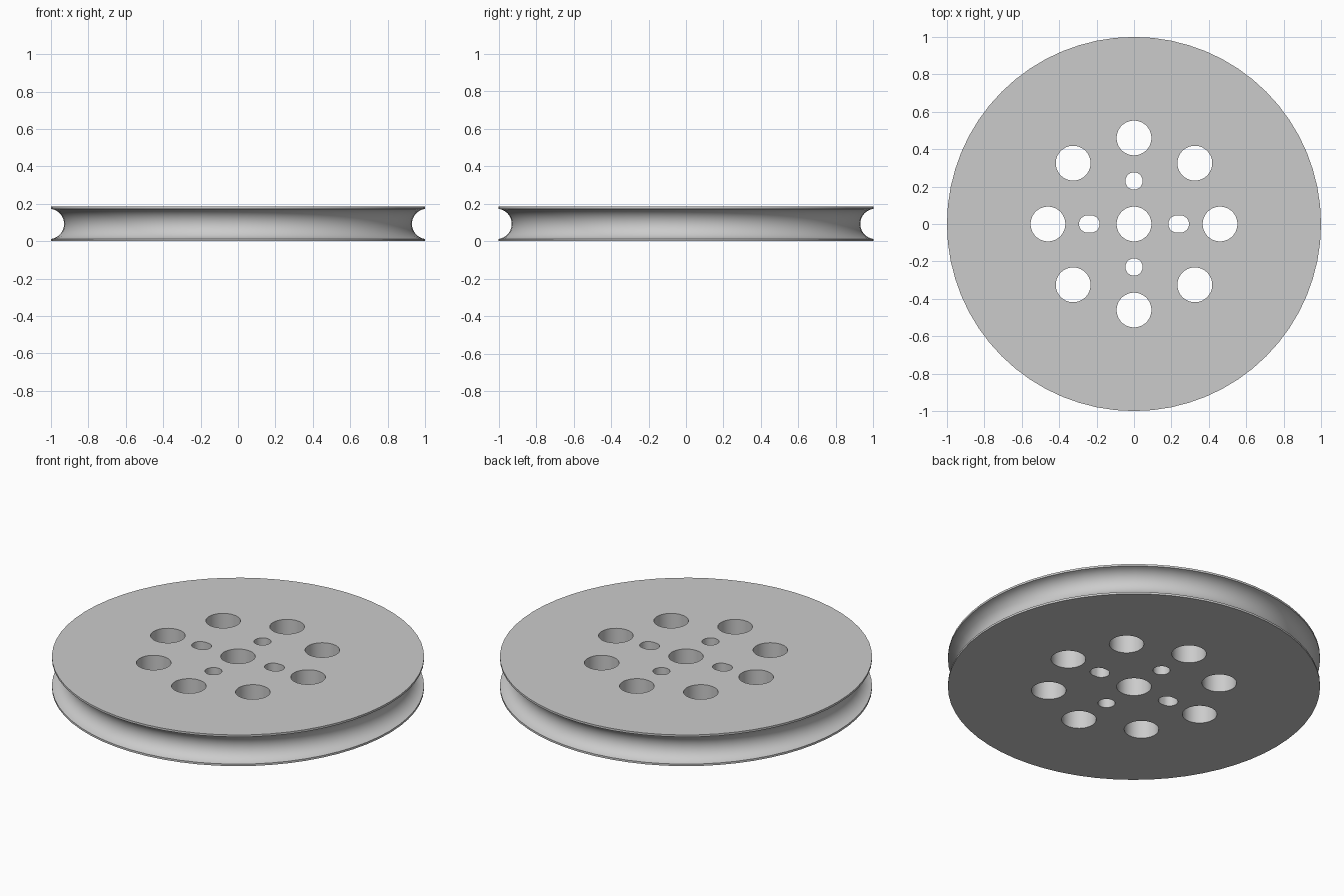
import bpy, bmesh, math
from mathutils import Matrix, Vector

if "Cube" in bpy.data.objects:
    bpy.data.objects.remove(bpy.data.objects["Cube"], do_unlink=True)

HEIGHT = 0.185
LIP = 0.012
GROOVE_DEPTH = 0.07
HOLE_R, PIN_R = 0.093, 0.046

# Material
grey = bpy.data.materials.new("light_grey")
grey.use_nodes = True
colour = (0.6, 0.6, 0.6, 1)
grey.diffuse_color = colour
grey.node_tree.nodes["Principled BSDF"].inputs["Base Color"].default_value = colour


def make_object(name, bm):
    bmesh.ops.recalc_face_normals(bm, faces=bm.faces)
    mesh = bpy.data.meshes.new(name)
    bm.to_mesh(mesh)
    bm.free()
    mesh.materials.append(grey)
    obj = bpy.data.objects.new(name, mesh)
    bpy.context.collection.objects.link(obj)
    return obj


def add_cutter(bm, x, y, radius, stretch=0, steps=48):
    """Upright prism with a round outline, lengthened along x by stretch."""
    outline = []
    for i in range(steps):
        a = math.tau * (i + 0.5) / steps
        side = math.copysign(stretch / 2, math.cos(a))
        outline.append((x + radius * math.cos(a) + side, y + radius * math.sin(a)))
    face = bm.faces.new([bm.verts.new((px, py, -0.1)) for px, py in outline])
    top = bmesh.ops.extrude_face_region(bm, geom=[face])["geom"]
    bmesh.ops.translate(bm, vec=(0, 0, HEIGHT + 0.2),
                        verts=[v for v in top if isinstance(v, bmesh.types.BMVert)])


# Wheel: rim profile with a round groove, turned about z
half = HEIGHT / 2 - LIP
arc_r = (half ** 2 + GROOVE_DEPTH ** 2) / (2 * GROOVE_DEPTH)
sweep = math.asin(half / arc_r)
centre_x = 1 - GROOVE_DEPTH + arc_r
profile = [(1, 0)]
for i in range(17):
    a = sweep * (i / 8 - 1)
    profile.append((centre_x - arc_r * math.cos(a), HEIGHT / 2 + arc_r * math.sin(a)))
profile.append((1, HEIGHT))

SIDES = 64
bm = bmesh.new()
rings = [[bm.verts.new(Matrix.Rotation(math.tau * i / SIDES, 3, "Z") @ Vector((r, 0, z)))
          for i in range(SIDES)] for r, z in profile]
for low, high in zip(rings, rings[1:]):
    for i in range(SIDES):
        j = (i + 1) % SIDES
        bm.faces.new((low[i], low[j], high[j], high[i]))
bm.faces.new(rings[0])
bm.faces.new(rings[-1])
wheel = make_object("grooved_wheel", bm)

# Holes: bore, ring of eight, two round pin holes and two slots
bm = bmesh.new()
add_cutter(bm, 0, 0, HOLE_R)
for i in range(8):
    a = math.tau * i / 8
    add_cutter(bm, 0.46 * math.cos(a), 0.46 * math.sin(a), HOLE_R)
for s in (-1, 1):
    add_cutter(bm, 0, s * 0.23, PIN_R)
    add_cutter(bm, s * 0.239, 0, PIN_R, stretch=0.018)
cutter = make_object("hole_cutter", bm)
cutter.hide_render = True

cut = wheel.modifiers.new("holes", "BOOLEAN")
cut.operation = "DIFFERENCE"
cut.solver = "EXACT"
cut.object = cutter
bpy.ops.object.select_all(action="DESELECT")
wheel.select_set(True)
bpy.context.view_layer.objects.active = wheel
bpy.ops.object.modifier_apply(modifier=cut.name)
bpy.data.objects.remove(cutter, do_unlink=True)
bpy.ops.object.shade_smooth_by_angle(angle=math.radians(30))
